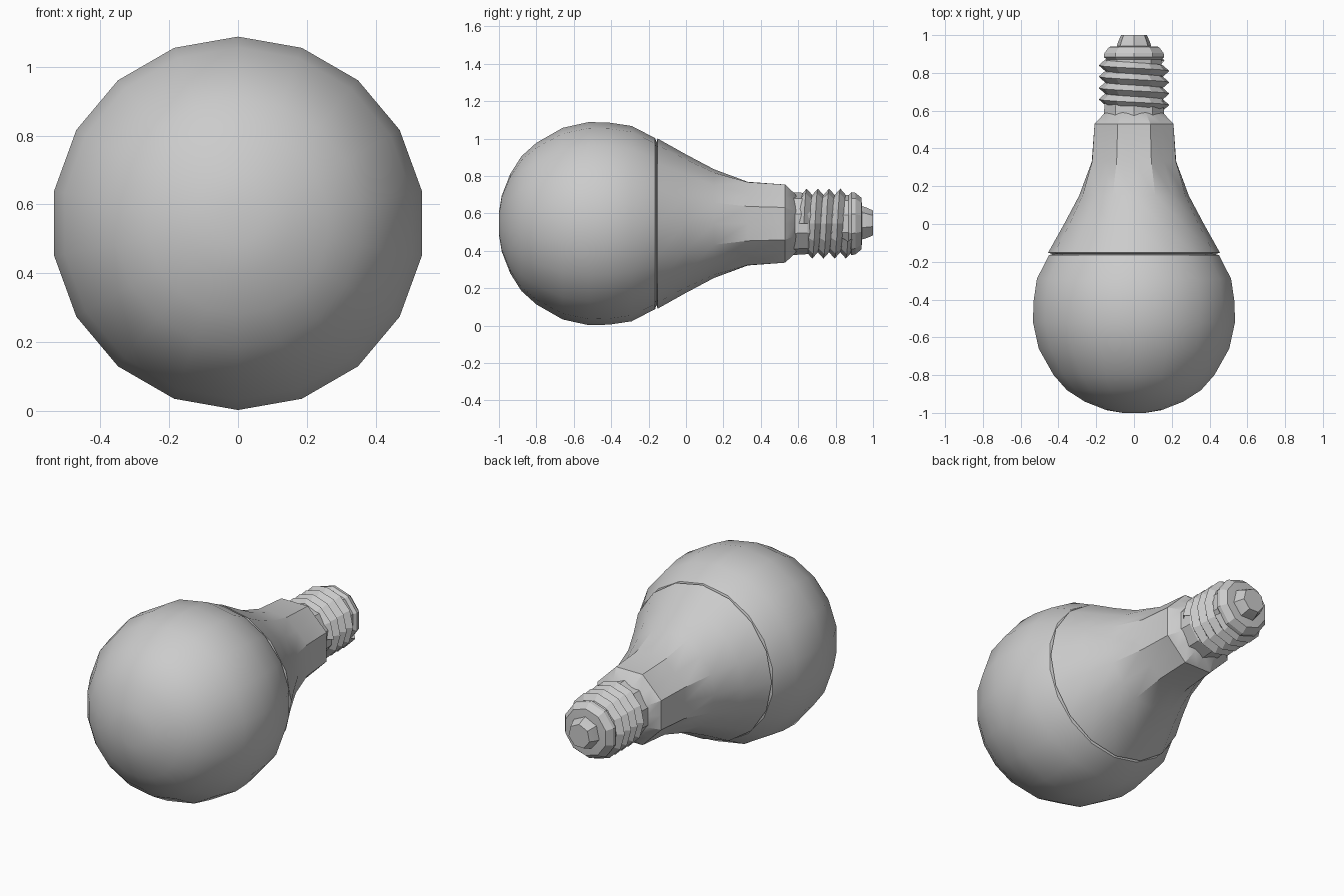
import bpy, math

if "Cube" in bpy.data.objects:
    bpy.data.objects.remove(bpy.data.objects["Cube"])

AXIS_Z = 0.545  # height of the bulb's axis, which runs along y


def make(name, verts, faces, angle):
    me = bpy.data.meshes.new(name)
    me.from_pydata(verts, [], faces)
    ob = bpy.data.objects.new(name, me)
    bpy.context.collection.objects.link(ob)
    bpy.ops.object.select_all(action='DESELECT')
    ob.select_set(True)
    bpy.context.view_layer.objects.active = ob
    bpy.ops.object.mode_set(mode='EDIT')
    bpy.ops.mesh.select_all(action='SELECT')
    bpy.ops.mesh.normals_make_consistent(inside=False)
    bpy.ops.object.mode_set(mode='OBJECT')
    bpy.ops.object.shade_smooth_by_angle(angle=math.radians(angle))
    return ob


def lathe(name, profile, n, angle=30, phase=0.0, cap_start=False, cap_end=False):
    """Profile rows are (y, radius, flat); flat pulls odd corners onto a polygon with half the sides."""
    verts, faces = [], []
    for y, r, flat in profile:
        for j in range(n):
            a = phase + 2 * math.pi * j / n
            k = 1 - flat * (1 - math.cos(2 * math.pi / n)) if j % 2 else 1
            verts.append((r * k * math.cos(a), y, AXIS_Z + r * k * math.sin(a)))
    for i in range(len(profile) - 1):
        for j in range(n):
            b = (j + 1) % n
            faces.append((i * n + j, i * n + b, (i + 1) * n + b, (i + 1) * n + j))
    if cap_start:
        faces.append(tuple(range(n)))
    if cap_end:
        s = (len(profile) - 1) * n
        faces.append(tuple(range(s, s + n)))
    return make(name, verts, faces, angle)


# Round diffuser globe with a small lip at the seam
globe = [(-1.0, 0.06), (-0.985, 0.15), (-0.94, 0.265), (-0.88, 0.36), (-0.80, 0.432),
         (-0.66, 0.512), (-0.52, 0.543), (-0.41, 0.54), (-0.29, 0.522), (-0.165, 0.457), (-0.158, 0.435)]
lathe("globe", [(y, r, 0) for y, r in globe], 18, 40, math.pi / 2, cap_start=True)

# Flared housing: round at the seam, eight-sided at the narrow end
housing = [(-0.158, 0.435, 0), (-0.152, 0.455, 0), (0.0, 0.37, 0), (0.15, 0.295, 0.2),
           (0.33, 0.24, 0.9), (0.53, 0.226, 1), (0.585, 0.17, 1), (0.60, 0.14, 1)]
lathe("housing", housing, 16, 28, math.pi / 8)

# Neck and core of the screw cap, ending in a stepped shoulder
core = [(0.57, 0.168, 0), (0.65, 0.163, 0), (0.67, 0.152, 0), (0.87, 0.152, 0),
        (0.885, 0.168, 0), (0.905, 0.165, 0), (0.938, 0.138, 0), (0.942, 0.08, 0)]
lathe("screw_core", core, 10, 20, math.pi / 2, cap_end=True)

# Helical screw thread: each column is shifted along y and the last joins the first one turn on
N, PITCH, ROWS = 12, 0.06, 9
verts, faces = [], []
for j in range(N):
    a = 2 * math.pi * j / N
    for k in range(ROWS):
        r = 0.187 if k % 2 else 0.153
        verts.append((r * math.cos(a), 0.60 + PITCH * (k / 2 + j / N), AXIS_Z + r * math.sin(a)))
for j in range(N):
    nxt, shift = ((j + 1, 0) if j < N - 1 else (0, 2))
    for k in range(ROWS - 1 - shift):
        p, q = j * ROWS + k, nxt * ROWS + k + shift
        faces.append((p, q, q + 1, p + 1))
make("screw_thread", verts, faces, 20)

# Tapered contact tip
lathe("contact_tip", [(0.935, 0.095, 0), (0.96, 0.088, 0), (1.0, 0.07, 0)], 7, 20, math.pi / 2, cap_end=True)
